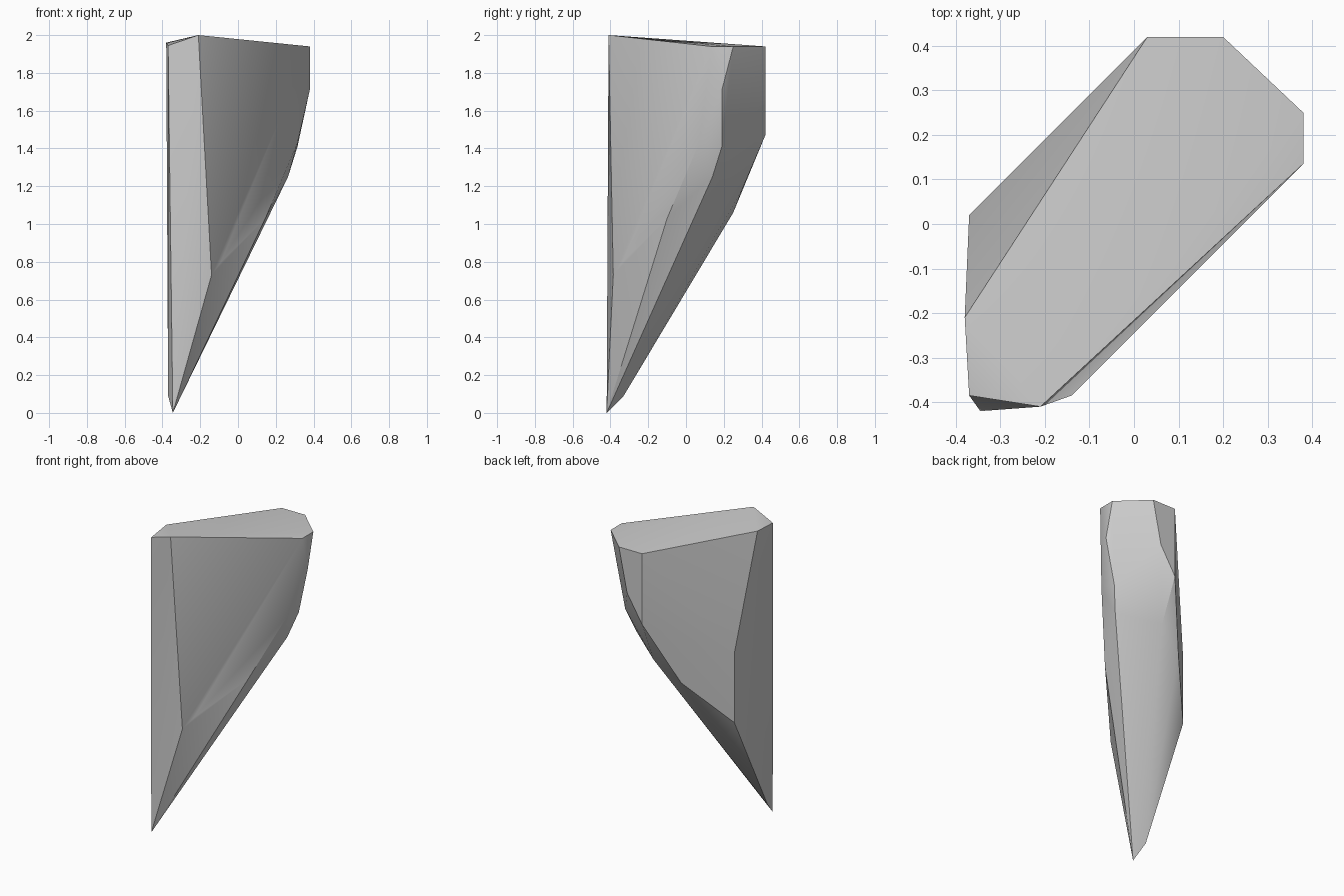
import bpy
import bmesh
import math

# Remove the startup cube
cube = bpy.data.objects.get("Cube")
if cube:
    bpy.data.objects.remove(cube, do_unlink=True)

# Plain stone material
stone = bpy.data.materials.new("stone_grey")
stone.use_nodes = True
grey = (0.6, 0.6, 0.6, 1.0)
stone.diffuse_color = grey
stone.node_tree.nodes["Principled BSDF"].inputs["Base Color"].default_value = grey


def convex_shard(name, profiles, material, sharp_angle):
    """Wrap a convex shell around the ridge profiles and shade it."""
    bm = bmesh.new()
    for profile in profiles:
        for point in profile:
            bm.verts.new(point)
    hull = bmesh.ops.convex_hull(bm, input=bm.verts[:], use_existing_faces=False)
    unused = hull["geom_interior"] + hull["geom_unused"]
    loose = {v for v in unused if isinstance(v, bmesh.types.BMVert) and v.is_valid}
    bmesh.ops.delete(bm, geom=list(loose), context="VERTS")
    bmesh.ops.recalc_face_normals(bm, faces=bm.faces[:])
    mesh = bpy.data.meshes.new(name)
    bm.to_mesh(mesh)
    bm.free()
    mesh.materials.append(material)
    shard = bpy.data.objects.new(name, mesh)
    bpy.context.scene.collection.objects.link(shard)
    for other in bpy.context.selected_objects:
        other.select_set(False)
    shard.select_set(True)
    bpy.context.view_layer.objects.active = shard
    bpy.ops.object.shade_smooth_by_angle(angle=math.radians(sharp_angle))
    return shard


# Gently sloped top, as an outline with chipped corners
top_rim = [
    (-.38, -.21, 1.96), (.03, .42, 1.94), (.2, .42, 1.94), (.38, .25, 1.94),
    (.38, .135, 1.94), (-.21, -.41, 2), (-.37, -.385, 1.945),
]

# Pointed foot with a small chip behind it
foot = [(-.345, -.42, 0), (-.37, -.33, .09)]

# Ridge down the back of the right flank
right_ridge = [
    (.03, .42, 1.47), (-.14, .25, 1.06), (-.37, .02, 1.23), (-.37, .02, .77),
]

# Curved keel under the overhanging end
keel_ridge = [
    (.38, .19, 1.71), (.315, .19, 1.41), (.265, .14, 1.25),
    (.14, .42, 1.65), (.03, .3, 1.19),
]

# Ridge down the left flank to the front crease
left_ridge = [
    (.315, .07, 1.43), (.145, -.1, 1.03), (-.09, -.335, .8), (-.14, -.385, .73),
]

convex_shard(
    "rock_shard",
    [top_rim, foot, right_ridge, keel_ridge, left_ridge],
    stone,
    sharp_angle=30,
)
